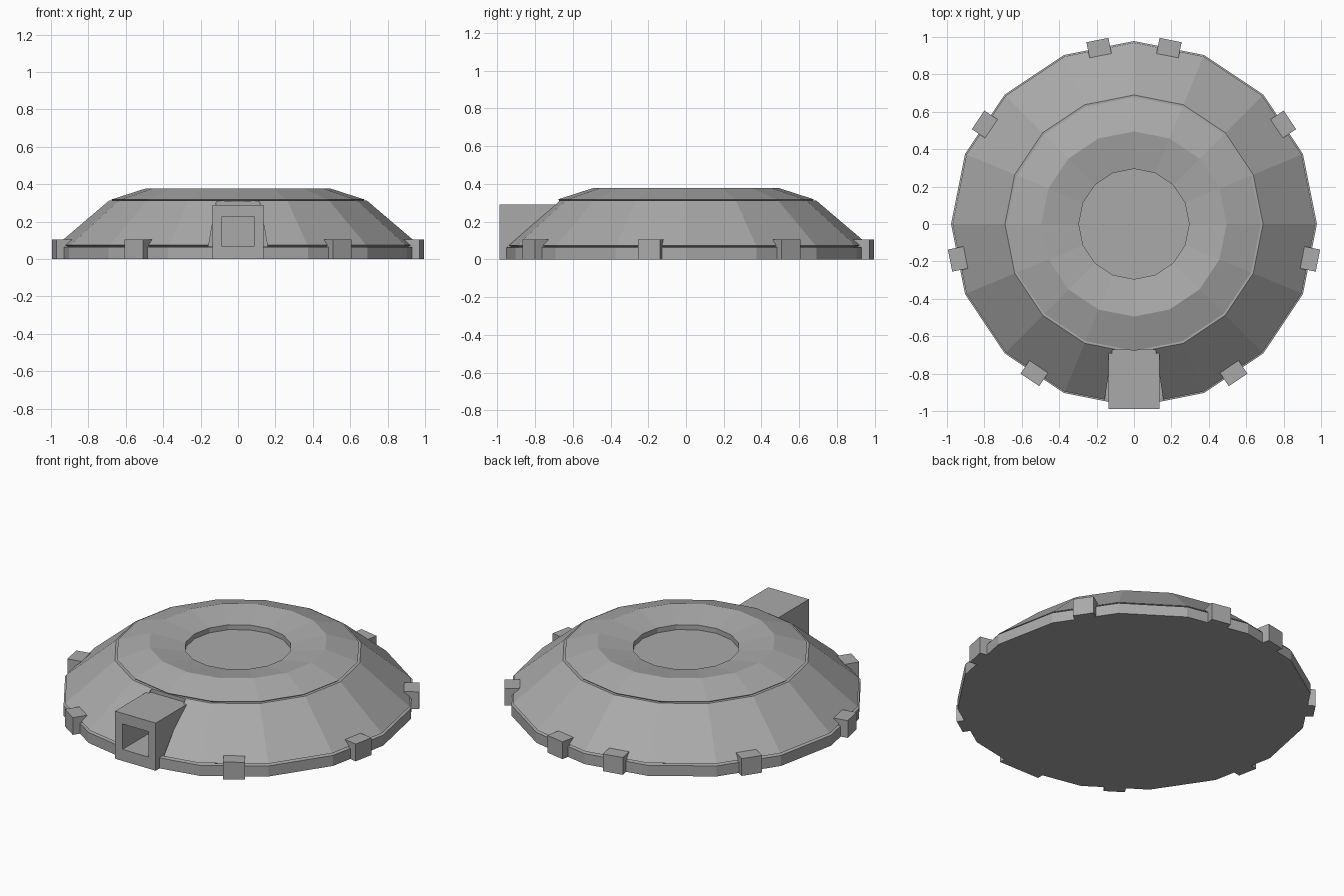
import bpy, bmesh, math
from mathutils import Matrix

if "Cube" in bpy.data.objects:
    bpy.data.objects.remove(bpy.data.objects["Cube"], do_unlink=True)


def material(name, value):
    mat = bpy.data.materials.new(name)
    mat.use_nodes = True
    colour = (value, value, value, 1)
    mat.diffuse_color = colour
    mat.node_tree.nodes["Principled BSDF"].inputs["Base Color"].default_value = colour
    return mat


GREY = material("plain grey", 0.4)


def finish(bm, name):
    bmesh.ops.recalc_face_normals(bm, faces=bm.faces)
    mesh = bpy.data.meshes.new(name)
    bm.to_mesh(mesh)
    bm.free()
    mesh.materials.append(GREY)
    obj = bpy.data.objects.new(name, mesh)
    bpy.context.collection.objects.link(obj)
    return obj


def turned(name, profile, sides=16):
    """Closed solid lofted through (radius, height) rings."""
    bm = bmesh.new()
    rings = []
    for r, z in profile:
        angles = [2 * math.pi * i / sides for i in range(sides)]
        rings.append([bm.verts.new((r * math.cos(a), r * math.sin(a), z)) for a in angles])
    for low, high in zip(rings, rings[1:]):
        for i in range(sides):
            j = (i + 1) % sides
            bm.faces.new((low[i], low[j], high[j], high[i]))
    bm.faces.new(rings[0])
    bm.faces.new(rings[-1])
    return finish(bm, name)


def prism(name, outline, y0, y1):
    """Extrude an (x, z) outline along y."""
    bm = bmesh.new()
    face = bm.faces.new([bm.verts.new((x, y0, z)) for x, z in outline])
    new = bmesh.ops.extrude_face_region(bm, geom=[face])["geom"]
    moved = [v for v in new if isinstance(v, bmesh.types.BMVert)]
    bmesh.ops.translate(bm, verts=moved, vec=(0, y1 - y0, 0))
    return finish(bm, name)


def rectangle(half, low, high):
    return [(-half, low), (half, low), (half, high), (-half, high)]


def cut(obj, cutter):
    mod = obj.modifiers.new("cut", "BOOLEAN")
    mod.operation = "DIFFERENCE"
    mod.solver = "EXACT"
    mod.object = cutter
    cutter.hide_render = True
    cutter.hide_viewport = True
    cutter.display_type = "WIRE"


# Faceted dome with seams above the skirt and below the cap, dished top
dome = turned("dome", [
    (0.978, 0), (0.978, 0.064), (0.955, 0.067), (0.97, 0.074),
    (0.69, 0.312), (0.67, 0.311), (0.678, 0.318), (0.495, 0.377),
    (0.295, 0.34), (0.295, 0.31)])

# Tapered notch around the entrance
notch = prism("notch_cutter", [(-0.158, 0.066), (0.158, 0.066), (0.115, 0.312), (-0.115, 0.312)],
              -1.1, -0.672)
cut(dome, notch)

# Entrance box with a square passage
entrance = prism("entrance", rectangle(0.137, 0, 0.29), -0.988, -0.672)
passage = prism("passage_cutter", rectangle(0.087, 0.07, 0.225), -1.1, -0.7)
cut(entrance, passage)

# Anchor blocks around the rim, mirrored left and right
for name, degrees in (("front", -56.25), ("side", -11.25), ("rear_side", 33.75), ("rear", 78.75)):
    for side, angle in (("left", degrees), ("right", 180 - degrees)):
        bm = bmesh.new()
        bmesh.ops.create_cube(bm, size=1, matrix=(
            Matrix.Rotation(math.radians(angle), 4, "Z")
            @ Matrix.Translation((0.96, 0, 0.0525))
            @ Matrix.Diagonal((0.085, 0.12, 0.105, 1))))
        finish(bm, f"{name}_block_{side}")
